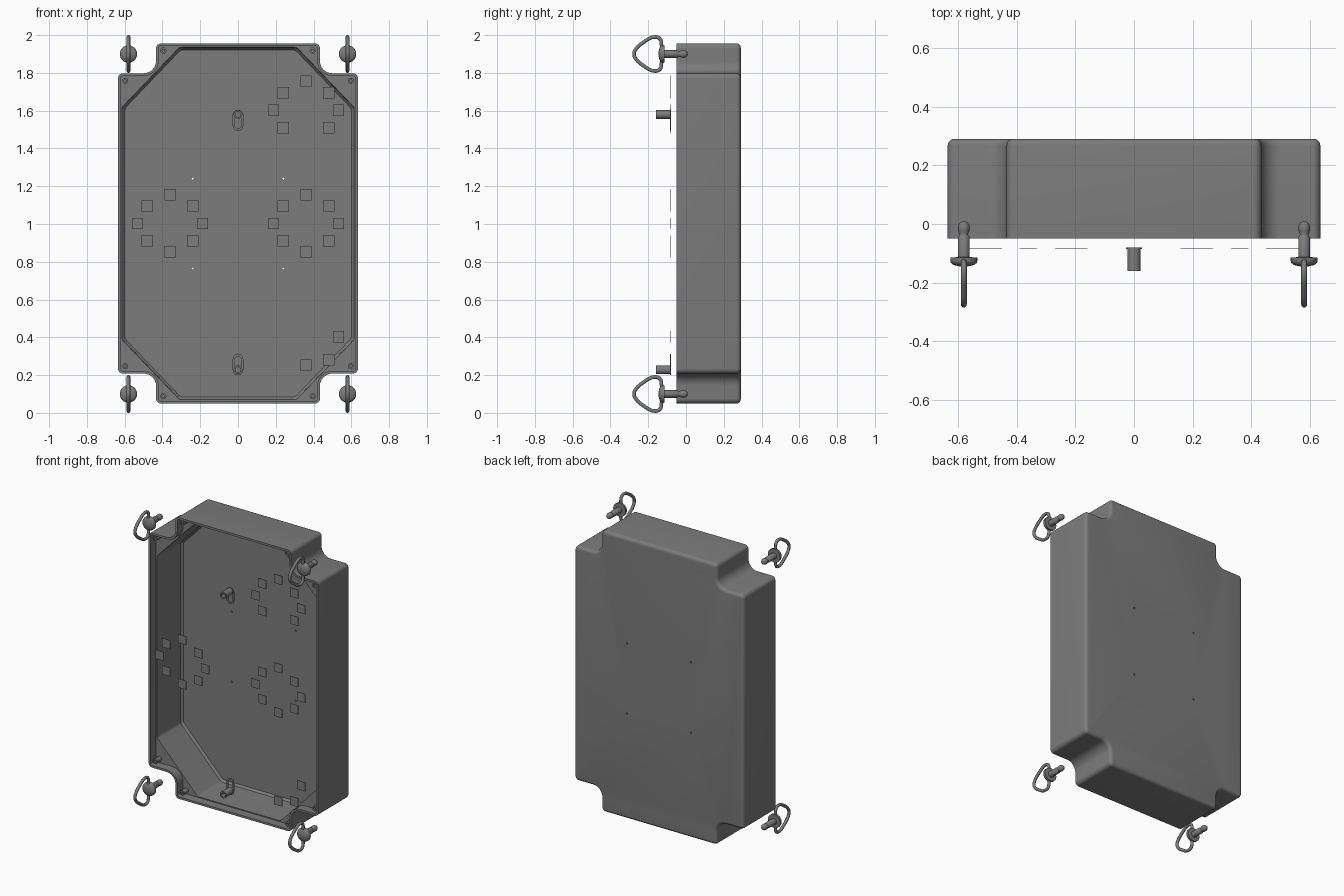
import bpy, bmesh, math
from mathutils import Vector

if "Cube" in bpy.data.objects:
    bpy.data.objects.remove(bpy.data.objects["Cube"])

ZC = 1.003  # mid height of the box
GREY = bpy.data.materials.new("dark_grey")
GREY.diffuse_color = (.2, .2, .2, 1)
GREY.use_nodes = True
GREY.node_tree.nodes["Principled BSDF"].inputs["Base Color"].default_value = GREY.diffuse_color


def fillet(pts, radii, n=6):
    """Round every corner of a closed 2D polygon."""
    out = []
    for i, p in enumerate(pts):
        p = Vector(p)
        a = (Vector(pts[i - 1]) - p).normalized()
        b = (Vector(pts[(i + 1) % len(pts)]) - p).normalized()
        half = a.angle(b) / 2
        r = radii[i]
        c = p + (a + b).normalized() * (r / math.sin(half))
        s = p + a * (r / math.tan(half)) - c
        e = p + b * (r / math.tan(half)) - c
        for k in range(n + 1):
            out.append(c + s.lerp(e, k / n).normalized() * r)
    return out


def outline(d):
    """Notched box outline (x, z), inset by d."""
    A, B, H, h = .635 - d, .434 - d, .953 - d, .795 - d
    q = [(A, h), (B, h), (B, H)]
    pts = q + [(-x, z) for x, z in q[::-1]] + [(-x, -z) for x, z in q] + [(x, -z) for x, z in q[::-1]]
    r, c = max(.026 - d, .006), .064 + d
    return [(p.x, p.y + ZC) for p in fillet(pts, [r, c, r] * 4)]


def octagon(d):
    """Cavity outline with diagonal corners just inside the notches."""
    A, H, x, z = .616 - d, .934 - d, .31 - d * .4, .615 - d * .4
    pts = [(A, z), (x, H), (-x, H), (-A, z), (-A, -z), (-x, -H), (x, -H), (A, -z)]
    return [(p.x, p.y + ZC) for p in fillet(pts, [.03] * 8)]


def circle(r, x=0, z=0, n=24):
    return [(x + r * math.cos(math.tau * i / n), z + r * math.sin(math.tau * i / n)) for i in range(n)]


def stadium(r, z0, z1, n=12):
    up = [(r * math.cos(math.pi * i / n), z1 + r * math.sin(math.pi * i / n)) for i in range(n + 1)]
    return up + [(-r * math.cos(math.pi * i / n), z0 - r * math.sin(math.pi * i / n)) for i in range(n + 1)]


def loft(name, rings, closed=False):
    """Skin a list of (profile, y) rings; cap the ends or join last to first."""
    bm = bmesh.new()
    loops = [[bm.verts.new((x, y, z)) for x, z in prof] for prof, y in rings]
    pairs = list(zip(loops, loops[1:])) + ([(loops[-1], loops[0])] if closed else [])
    for a, b in pairs:
        for i in range(len(a)):
            j = (i + 1) % len(a)
            bm.faces.new((a[i], a[j], b[j], b[i]))
    if not closed:
        bm.faces.new(loops[0])
        bm.faces.new(loops[-1])
    bmesh.ops.recalc_face_normals(bm, faces=bm.faces)
    me = bpy.data.meshes.new(name)
    bm.to_mesh(me)
    bm.free()
    me.materials.append(GREY)
    ob = bpy.data.objects.new(name, me)
    bpy.context.collection.objects.link(ob)
    return ob


def activate(ob):
    bpy.ops.object.select_all(action='DESELECT')
    ob.select_set(True)
    bpy.context.view_layer.objects.active = ob


def smooth(ob, deg=35):
    activate(ob)
    bpy.ops.object.shade_smooth_by_angle(angle=math.radians(deg))


def cut(ob, cutter):
    cutter.hide_render = True
    m = ob.modifiers.new("cut", 'BOOLEAN')
    m.operation, m.solver, m.object = 'DIFFERENCE', 'EXACT', cutter
    activate(ob)
    bpy.ops.object.modifier_apply(modifier=m.name)
    bpy.data.objects.remove(cutter)


# Box shell: notched block with rounded back edge, hollowed from the front
R = .022
back = [(outline(R * (1 - math.cos(t))), .29 - R + R * math.sin(t))
        for t in (math.pi / 2 * k / 5 for k in range(6))]
box = loft("box_shell", [(outline(0), -.05)] + back)
cut(box, loft("corner_recess", [(outline(.014), -.1), (outline(.014), .01)]))
cut(box, loft("main_cavity", [(octagon(0), -.1), (octagon(.004), .26), (octagon(.016), .274)]))
for x in (-.24, .24):
    for z in (.765, 1.24):
        cut(box, loft("mount_hole", [(circle(.006, x, z, 12), .2), (circle(.006, x, z, 12), .4)]))
smooth(box)

# Screw bosses in the corner pockets
for sx in (-1, 1):
    for sz in (-1, 1):
        for x, z in ((.597, .755), (.395, .915)):
            X, Z = sx * x, ZC + sz * z
            smooth(loft("corner_boss", [(circle(.016, X, Z, 16), .02), (circle(.016, X, Z, 16), -.035),
                                        (circle(.007, X, Z, 16), -.035), (circle(.007, X, Z, 16), .0)]))

# Hollow pegs with slotted hanger plates
for name, zp, z0, z1 in (("upper", 1.58, 1.521, 1.577), ("lower", .228, .228, .284)):
    smooth(loft(name + "_peg", [(circle(.023, 0, zp), -.08), (circle(.023, 0, zp), -.16),
                                (circle(.014, 0, zp), -.16), (circle(.014, 0, zp), -.09)]))
    o, i = stadium(.028, z0, z1), stadium(.016, z0, z1)
    smooth(loft(name + "_hanger_plate", [(o, -.08), (o, -.085), (i, -.085), (i, -.08)], closed=True))

# Thin square pads in front of the cavity, arranged in circles
ring = [(0, .155), (.12, .095), (.172, .003), (.12, -.09), (0, -.147), (-.12, -.09), (-.172, .003), (-.12, .095)]
groups = [(-.36, 1.0, range(8)), (.36, 1.0, range(8)),
          (.36, 1.6, (0, 1, 2, 3, 5, 6, 7)), (.36, .4, (2, 4))]
pads = [(cx + ring[k][0], cz + ring[k][1]) for cx, cz, ks in groups for k in ks] + [(.48, .282)]
s = .03
for x, z in pads:
    square = [(x - s, z - s), (x + s, z - s), (x + s, z + s), (x - s, z + s)]
    loft("square_pad", [(square, -.0835), (square, -.081)])

# Corner fasteners: turned bolt plus D-shaped pull ring
bolt = [(.012, -.145), (.034, -.14), (.044, -.133), (.046, -.126), (.046, -.114), (.02, -.113), (.02, -.045),
        (.016, -.04), (.014, -.035), (.019, -.025), (.02, -.015), (.019, -.005), (.014, .004), (.006, .009)]
pull = [(-.13, 0), (-.13, .05), (-.138, .08), (-.165, .09), (-.225, .062), (-.268, .022), (-.275, 0)]
pull += [(y, -z) for y, z in pull[-2:0:-1]]
for sx in (-1, 1):
    for z0 in (.1, 1.9):
        x0 = sx * .58
        smooth(loft("fastener_bolt", [(circle(r, x0, z0), y) for r, y in bolt]), 50)
        cu = bpy.data.curves.new("pull_ring", 'CURVE')
        cu.dimensions, cu.bevel_depth, cu.bevel_resolution, cu.resolution_u = '3D', .01, 3, 6
        cu.materials.append(GREY)
        sp = cu.splines.new('BEZIER')
        sp.bezier_points.add(len(pull) - 1)
        for bp, (y, dz) in zip(sp.bezier_points, pull):
            bp.co = (x0, y, z0 + dz)
            bp.handle_left_type = bp.handle_right_type = 'AUTO'
        sp.use_cyclic_u = True
        ob = bpy.data.objects.new("pull_ring", cu)
        bpy.context.collection.objects.link(ob)
        activate(ob)
        bpy.ops.object.convert(target='MESH')
        smooth(bpy.context.object, 60)
